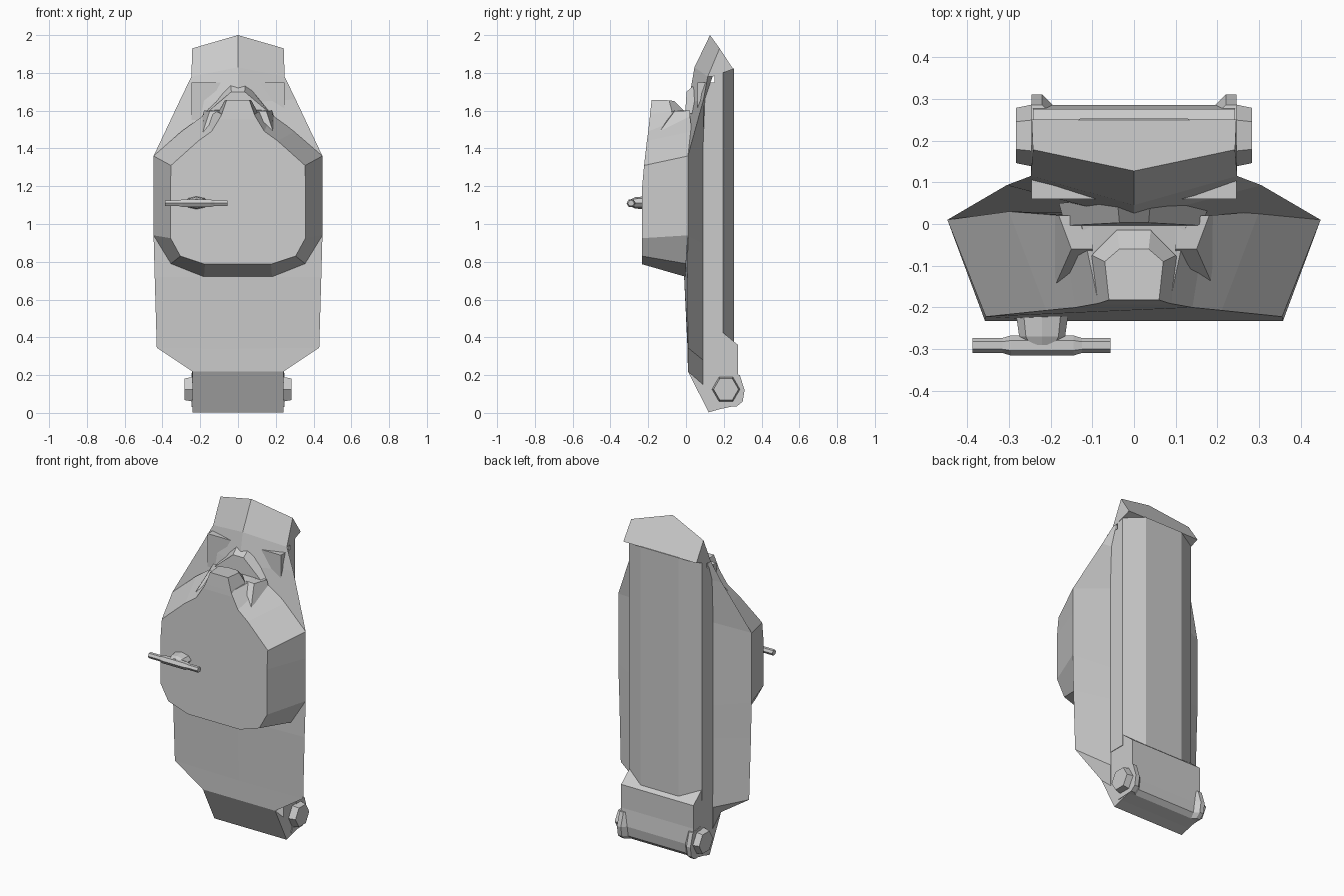
import bpy, bmesh
from math import cos, sin, pi


def make(name, verts, faces):
    me = bpy.data.meshes.new(name)
    me.from_pydata(verts, [], faces)
    bm = bmesh.new()
    bm.from_mesh(me)
    bmesh.ops.remove_doubles(bm, verts=bm.verts, dist=0.0005)
    bmesh.ops.recalc_face_normals(bm, faces=bm.faces)
    bm.to_mesh(me)
    bm.free()
    ob = bpy.data.objects.new(name, me)
    bpy.context.collection.objects.link(ob)
    return ob


def loft(name, rings, caps=True):
    n = len(rings[0])
    verts = [v for r in rings for v in r]
    faces = []
    for k in range(len(rings) - 1):
        for i in range(n):
            j = (i + 1) % n
            faces.append((k*n + i, k*n + j, (k+1)*n + j, (k+1)*n + i))
    if caps:
        faces += [tuple(range(n)), tuple(range(len(verts) - n, len(verts)))]
    return make(name, verts, faces)


def mirrored(half):
    """Close a half ring by reflecting it across x = 0."""
    return half + [(-x, y, z) for x, y, z in reversed(half) if x > 0]


def extrude_x(name, profile, x0, x1):
    return loft(name, [[(x, y, z) for y, z in profile] for x in (x0, x1)])


def ngon(n, x, cy, cz, r, rz=None):
    rz = rz or r
    return [(x, cy + r*cos(2*pi*i/n), cz + rz*sin(2*pi*i/n)) for i in range(n)]


# Front shell: centre line, outer edge, rear edge per row
rows = [
    ((0, .127, 2.0), (.242, .178, 1.93), (.245, .25, 1.82)),
    ((0, .045, 1.83), (.247, .115, 1.78), (.247, .14, 1.78)),
    ((0, .012, 1.64), (.305, .093, 1.66), (.245, .10, 1.66)),
    ((0, .0, 1.36), (.447, .01, 1.36), (.245, .09, 1.40)),
    ((0, -.01, .94), (.447, .01, .94), (.245, .09, .90)),
    ((0, -.01, .72), (.441, .008, .72), (.245, .09, .70)),
    ((0, .008, .34), (.43, .01, .345), (.245, .09, .28)),
    ((0, .01, .22), (.242, .01, .22), (.242, .09, .15)),
]
loft("front_shell", [[c, e, b, (-b[0], b[1], b[2]), (-e[0], e[1], e[2])]
                     for c, e, b in rows])

# Rear panel with chamfered back edges
sec = [(.245, .06), (.245, .195), (.127, .253)]
sec = sec + [(-x, y) for x, y in reversed(sec)]
loft("rear_panel", [[(x, y, z) for x, y in sec] for z in (.36, 1.75)])
back = sec[1:5]
loft("rear_panel_top", [[(x, y, z) for x, y in
     [(.245, .15)] + back + [(-.245, .15)]] for z in (1.74, 1.822)])

# Hinge housing at the foot
extrude_x("hinge_housing", [(.01, .22), (.12, .003), (.18, .02), (.25, .035),
          (.275, .06), (.285, .12), (.275, .22), (.275, .36), (.19, .43),
          (.05, .43)], -.242, .242)

# Hinge lugs and hexagonal bolts on both sides
for s, side in ((1, "right"), (-1, "left")):
    lug = [(.16, .03), (.27, .035), (.30, .06), (.31, .12), (.285, .20),
           (.21, .21)]
    outer = [(s*.246, y, z) for y, z in lug]
    mid = [(s*.22, y, z) for y, z in lug]
    inner = [(s*.19, y - .03, z) for y, z in lug]
    loft("hinge_lug_" + side, [outer, mid, inner])
    loft("hinge_bolt_" + side, [ngon(6, s*.235, .212, .125, .076),
                                ngon(6, s*.283, .212, .125, .066)])

# Raised front housing: front ring narrows away from the shell
front = [(.175, -.232, .787), (.305, -.232, .83), (.357, -.232, .925),
         (.357, -.232, 1.2), (.355, -.222, 1.31), (.21, -.207, 1.44),
         (.14, -.200, 1.49), (.085, -.19, 1.58)]
base = [(.18, .0, .72), (.355, .0, .79), (.447, .01, .94),
        (.447, .01, 1.2), (.447, .01, 1.36), (.30, .03, 1.49),
        (.175, .02, 1.58), (.13, .02, 1.605)]
loft("front_housing", [mirrored(front), mirrored(base)])

# Neck knob on top of the housing
loft("neck_knob", [
    mirrored([(.115, -.197, 1.51), (.12, -.10, 1.50), (.05, -.0, 1.54)]),
    mirrored([(.085, -.19, 1.585), (.10, -.075, 1.60), (.04, -.015, 1.605)]),
    mirrored([(.06, -.182, 1.657), (.07, -.09, 1.655), (.035, -.06, 1.65)])])

# Shelf corners beside the knob
for s, side in ((1, "right"), (-1, "left")):
    loft("shelf_corner_" + side, [
        [(s*.10, .02, 1.603), (s*.18, .02, 1.60), (s*.15, -.06, 1.598),
         (s*.10, -.06, 1.60)],
        [(s*.08, .02, 1.48), (s*.215, .02, 1.48), (s*.19, -.15, 1.475),
         (s*.08, -.16, 1.48)]])

# Raised triangular trim above the knob
loft("triangle_trim", [
    mirrored([(.165, -.004, 1.59), (.035, .003, 1.70)]),
    mirrored([(.18, .05, 1.58), (.04, .06, 1.75)])])

# Turn handle: tapered stem, bar and thicker middle
loft("handle_stem", [
    [(-.22 + rx*cos(pi*i/4), y, 1.112 + rz*sin(pi*i/4)) for i in range(8)]
    for y, rx, rz in ((-.22, .062, .034), (-.27, .055, .03), (-.29, .04, .02))])
loft("handle_bar", [ngon(6, x, -.291, 1.11, r, r*.95) for x, r in
     ((-.387, .018), (-.315, .018), (-.295, .024), (-.145, .024),
      (-.125, .018), (-.056, .018))])
